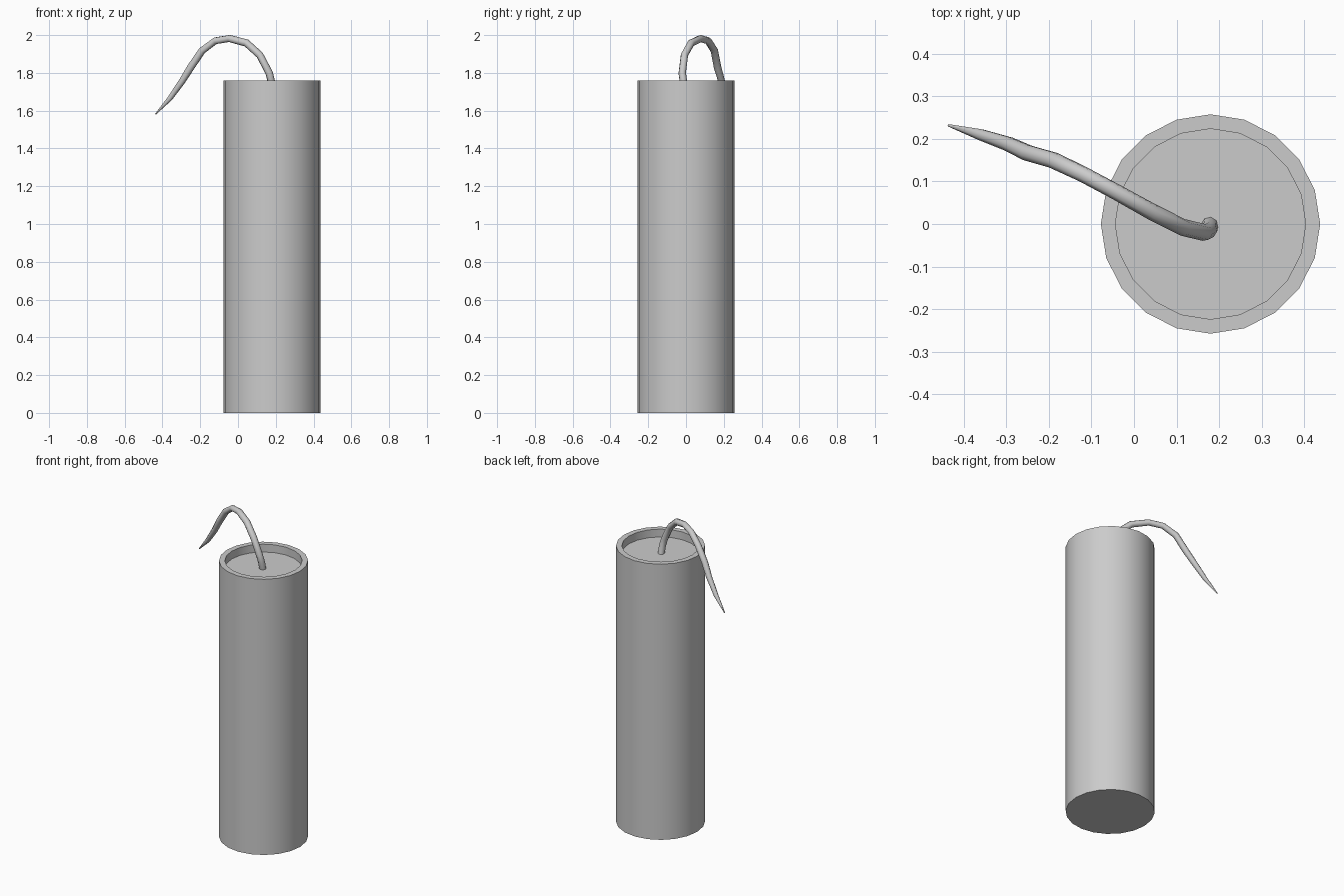
import bpy, bmesh, math
from mathutils import Matrix

if "Cube" in bpy.data.objects:
    bpy.data.objects.remove(bpy.data.objects["Cube"])

CX, R, R_IN, H, FLOOR = 0.18, 0.258, 0.224, 1.76, 1.71

# Tube body: 20-sided cylinder with a recessed top
bm = bmesh.new()
bmesh.ops.create_cone(bm, cap_ends=True, segments=20, radius1=R, radius2=R, depth=H,
                      matrix=Matrix.Translation((CX, 0, H / 2)))
top = max(bm.faces, key=lambda f: f.calc_center_median().z)
rim = bmesh.ops.extrude_discrete_faces  # keep a lid face to sink
bm.faces.ensure_lookup_table()


def extrude_scaled(face, scale, dz):
    new = bmesh.ops.extrude_face_region(bm, geom=[face])["geom"]
    verts = [g for g in new if isinstance(g, bmesh.types.BMVert)]
    for v in verts:
        v.co.x = CX + (v.co.x - CX) * scale
        v.co.y *= scale
        v.co.z += dz
    if face.is_valid:
        bm.faces.remove(face)
    return next(g for g in new if isinstance(g, bmesh.types.BMFace))


lid = extrude_scaled(top, R_IN / R, 0)
extrude_scaled(lid, 1, FLOOR - H)
bmesh.ops.recalc_face_normals(bm, faces=bm.faces[:])
mesh = bpy.data.meshes.new("tube_body")
bm.to_mesh(mesh)
bm.free()
body = bpy.data.objects.new("tube_body", mesh)
bpy.context.collection.objects.link(body)

# Fuse: tapered bent cord (x, y, z, radius)
path = [(0.178, -0.002, 1.70, 0.02), (0.176, -0.014, 1.755, 0.02),
        (0.165, -0.02, 1.80, 0.02), (0.115, -0.008, 1.895, 0.02),
        (0.045, 0.027, 1.958, 0.02), (-0.045, 0.077, 1.982, 0.019),
        (-0.12, 0.117, 1.97, 0.019), (-0.19, 0.15, 1.918, 0.02),
        (-0.25, 0.167, 1.83, 0.02), (-0.295, 0.188, 1.757, 0.018),
        (-0.36, 0.21, 1.665, 0.014), (-0.436, 0.232, 1.582, 0.003)]
curve = bpy.data.curves.new("fuse", "CURVE")
curve.dimensions = "3D"
curve.bevel_depth = 1.0
curve.bevel_resolution = 2
curve.use_fill_caps = True
spline = curve.splines.new("POLY")
spline.points.add(len(path) - 1)
for p, (x, y, z, r) in zip(spline.points, path):
    p.co = (x, y, z, 1)
    p.radius = r
fuse = bpy.data.objects.new("fuse", curve)
bpy.context.collection.objects.link(fuse)

# Convert the fuse to mesh and smooth the round surfaces
for ob in (fuse, body):
    bpy.ops.object.select_all(action="DESELECT")
    ob.select_set(True)
    bpy.context.view_layer.objects.active = ob
    if ob.type == "CURVE":
        bpy.ops.object.convert(target="MESH")
    bpy.ops.object.shade_smooth_by_angle(angle=math.radians(50))
